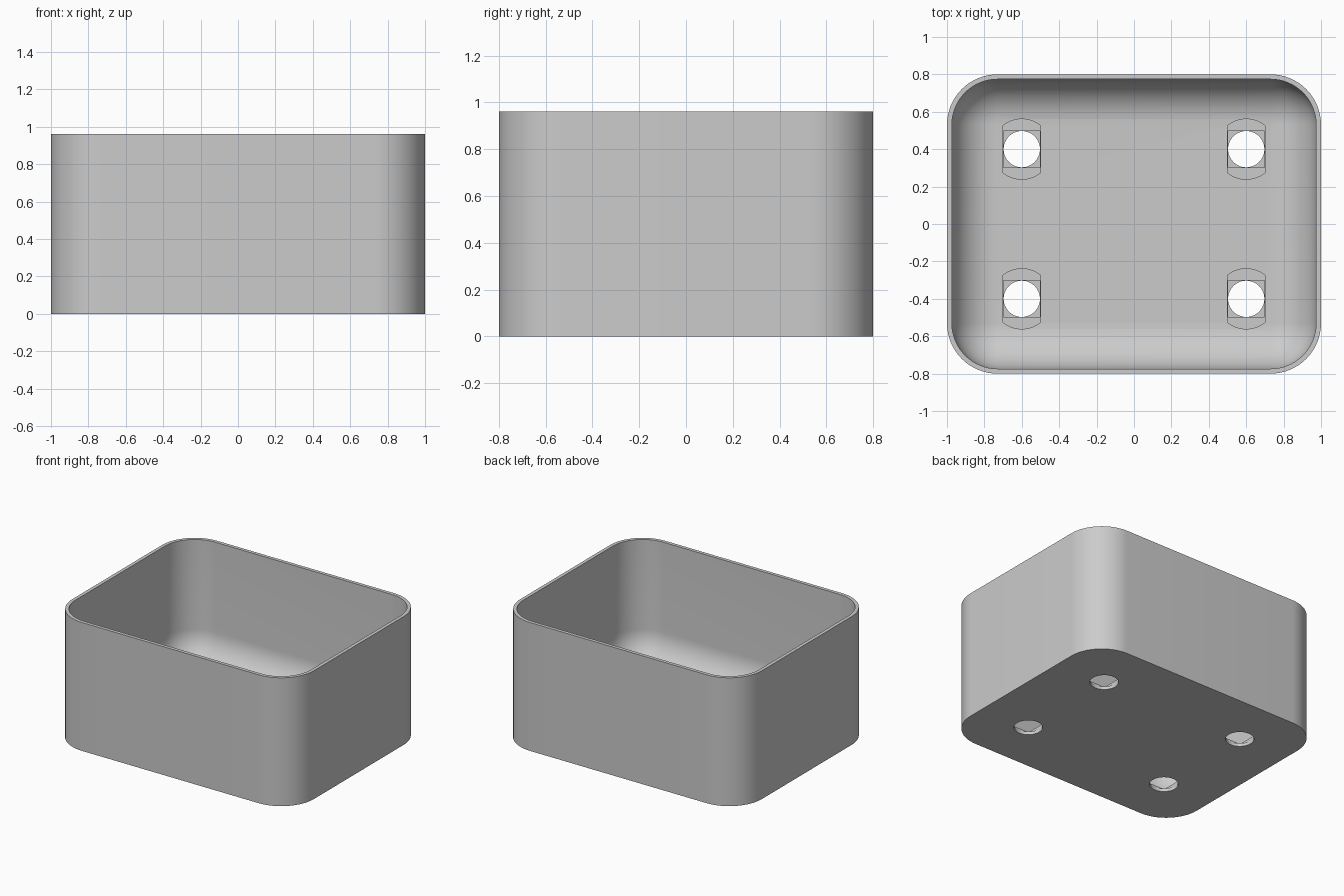
import bpy, bmesh, math

if "Cube" in bpy.data.objects:
    bpy.data.objects.remove(bpy.data.objects["Cube"], do_unlink=True)

HALF_X, HALF_Y, HEIGHT = 1.0, 0.8, 0.96
CORNER, WALL, FLOOR, FILLET = 0.27, 0.026, 0.05, 0.24
CORNER_STEPS, FILLET_STEPS = 16, 14

grey = bpy.data.materials.new("plain grey")
grey.use_nodes = True
grey.diffuse_color = (0.6, 0.6, 0.6, 1)
grey.node_tree.nodes["Principled BSDF"].inputs["Base Color"].default_value = grey.diffuse_color


def finish(bm, name):
    bmesh.ops.recalc_face_normals(bm, faces=bm.faces)
    mesh = bpy.data.meshes.new(name)
    bm.to_mesh(mesh)
    bm.free()
    mesh.materials.append(grey)
    obj = bpy.data.objects.new(name, mesh)
    bpy.context.collection.objects.link(obj)
    return obj


def rounded_ring(bm, inset, z):
    """Rounded rectangle whose corner centres stay put as it is inset."""
    ring, r = [], CORNER - inset
    for i, (sx, sy) in enumerate([(1, 1), (-1, 1), (-1, -1), (1, -1)]):
        for k in range(CORNER_STEPS + 1):
            a = (i + k / CORNER_STEPS) * math.pi / 2
            ring.append(bm.verts.new((sx * (HALF_X - CORNER) + r * math.cos(a),
                                      sy * (HALF_Y - CORNER) + r * math.sin(a), z)))
    return ring


def bridge(bm, low, high):
    for i in range(len(low)):
        j = (i + 1) % len(low)
        bm.faces.new((low[i], low[j], high[j], high[i]))


# Open box: outside wall, rim, inside wall, rounded transition to the floor
profile = [(0, 0), (0, HEIGHT), (WALL, HEIGHT)]
for k in range(FILLET_STEPS + 1):
    a = k / FILLET_STEPS * math.pi / 2
    profile.append((WALL + FILLET * (1 - math.cos(a)), FLOOR + FILLET * (1 - math.sin(a))))
bm = bmesh.new()
rings = [rounded_ring(bm, inset, z) for inset, z in profile]
for low, high in zip(rings, rings[1:]):
    bridge(bm, low, high)
bm.faces.new(rings[0])
bm.faces.new(rings[-1])
box = finish(bm, "open_box")


# Stepped screw holes: round bore, square step, then a slot with curved ends
def arc(radius, start, end, steps):
    return [(radius * math.cos(start + (end - start) * k / steps),
             radius * math.sin(start + (end - start) * k / steps)) for k in range(steps + 1)]


def slot_outline(half_width, radius):
    a = math.acos(half_width / radius)
    return arc(radius, a, math.pi - a, 12) + arc(radius, math.pi + a, 2 * math.pi - a, 12)


bore = arc(0.097, 0, 2 * math.pi, 48)[:-1]
square = arc(0.098 * math.sqrt(2), math.pi / 4, math.pi * 7 / 4, 3)
slot = slot_outline(0.1, 0.161)

for name, outline, bottom in [("bore", bore, -0.1), ("square_step", square, 0.024), ("slot", slot, 0.037)]:
    bm = bmesh.new()
    for cx in (-0.6, 0.6):
        for cy in (-0.4, 0.4):
            low, high = [[bm.verts.new((cx + x, cy + y, z)) for x, y in outline] for z in (bottom, 0.2)]
            bridge(bm, low, high)
            bm.faces.new(low)
            bm.faces.new(high)
    cutter = finish(bm, name + "_cutter")
    cutter.hide_render = True
    cut = box.modifiers.new(name, "BOOLEAN")
    cut.operation, cut.solver, cut.object = "DIFFERENCE", "EXACT", cutter
    bpy.context.view_layer.objects.active = box
    bpy.ops.object.modifier_apply(modifier=cut.name)
    bpy.data.objects.remove(cutter, do_unlink=True)

# Smooth the curves and keep the rim, base and hole edges sharp
bpy.ops.object.select_all(action="DESELECT")
box.select_set(True)
bpy.context.view_layer.objects.active = box
bpy.ops.object.shade_smooth_by_angle(angle=math.radians(30))
